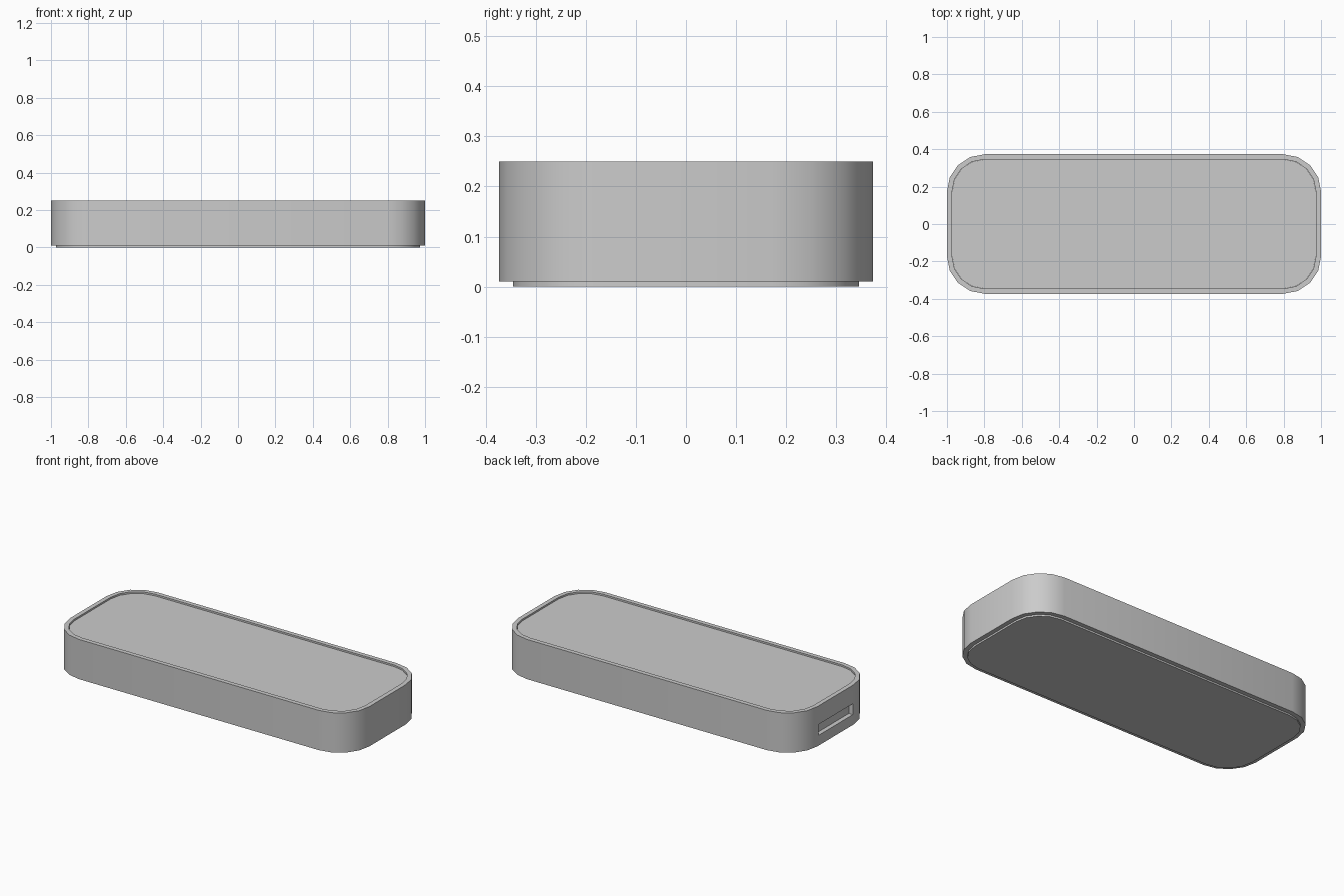
import bpy, bmesh
from math import pi, cos, sin, radians

if "Cube" in bpy.data.objects:
    bpy.data.objects.remove(bpy.data.objects["Cube"])

HX, HY, R = 1.0, 0.373, 0.2   # outer half sizes and corner radius
WALL = 0.027                  # shell wall thickness
SEG = 4                       # segments per rounded corner


def outline(inset):
    """Rounded rectangle, inset from the outer outline."""
    r = R - inset
    pts = []
    for i, (sx, sy) in enumerate([(1, 1), (-1, 1), (-1, -1), (1, -1)]):
        for k in range(SEG + 1):
            a = (i + k / SEG) * pi / 2
            pts.append((sx * (HX - R) + r * cos(a), sy * (HY - R) + r * sin(a)))
    return pts


def make_object(name, bm):
    bmesh.ops.recalc_face_normals(bm, faces=bm.faces)
    mesh = bpy.data.meshes.new(name)
    bm.to_mesh(mesh)
    bm.free()
    obj = bpy.data.objects.new(name, mesh)
    bpy.context.collection.objects.link(obj)
    return obj


def select_only(obj):
    bpy.ops.object.select_all(action='DESELECT')
    obj.select_set(True)
    bpy.context.view_layer.objects.active = obj


def bridge(bm, a, b):
    n = len(a)
    for i in range(n):
        j = (i + 1) % n
        bm.faces.new((a[i], a[j], b[j], b[i]))


def ring(bm, inset, z):
    return [bm.verts.new((x, y, z)) for x, y in outline(inset)]


# Outer shell: a rounded rectangular band
bm = bmesh.new()
loops = [ring(bm, 0, 0.01), ring(bm, 0, 0.25), ring(bm, WALL, 0.25), ring(bm, WALL, 0.01)]
for i in range(4):
    bridge(bm, loops[i], loops[(i + 1) % 4])
shell = make_object("outer_shell", bm)

# Port slot cut through the left end of the shell
bpy.ops.mesh.primitive_cube_add(size=1, location=(-1, 0, 0.105))
cutter = bpy.context.object
cutter.name = "slot_cutter"
cutter.scale = (0.1, 0.33, 0.066)
cutter.hide_render = True
cut = shell.modifiers.new("port_slot", 'BOOLEAN')
cut.operation = 'DIFFERENCE'
cut.solver = 'EXACT'
cut.object = cutter
select_only(shell)
bpy.ops.object.modifier_apply(modifier=cut.name)
bpy.data.objects.remove(cutter, do_unlink=True)

# Inner body: sits below the top rim and stands out at the bottom
bm = bmesh.new()
low, high = ring(bm, WALL + 0.0005, 0.0), ring(bm, WALL + 0.0005, 0.24)
bridge(bm, low, high)
bm.faces.new(low)
bm.faces.new(high)
body = make_object("inner_body", bm)

# Smooth corners, sharp edges
for obj in (shell, body):
    select_only(obj)
    bpy.ops.object.shade_smooth_by_angle(angle=radians(30))
